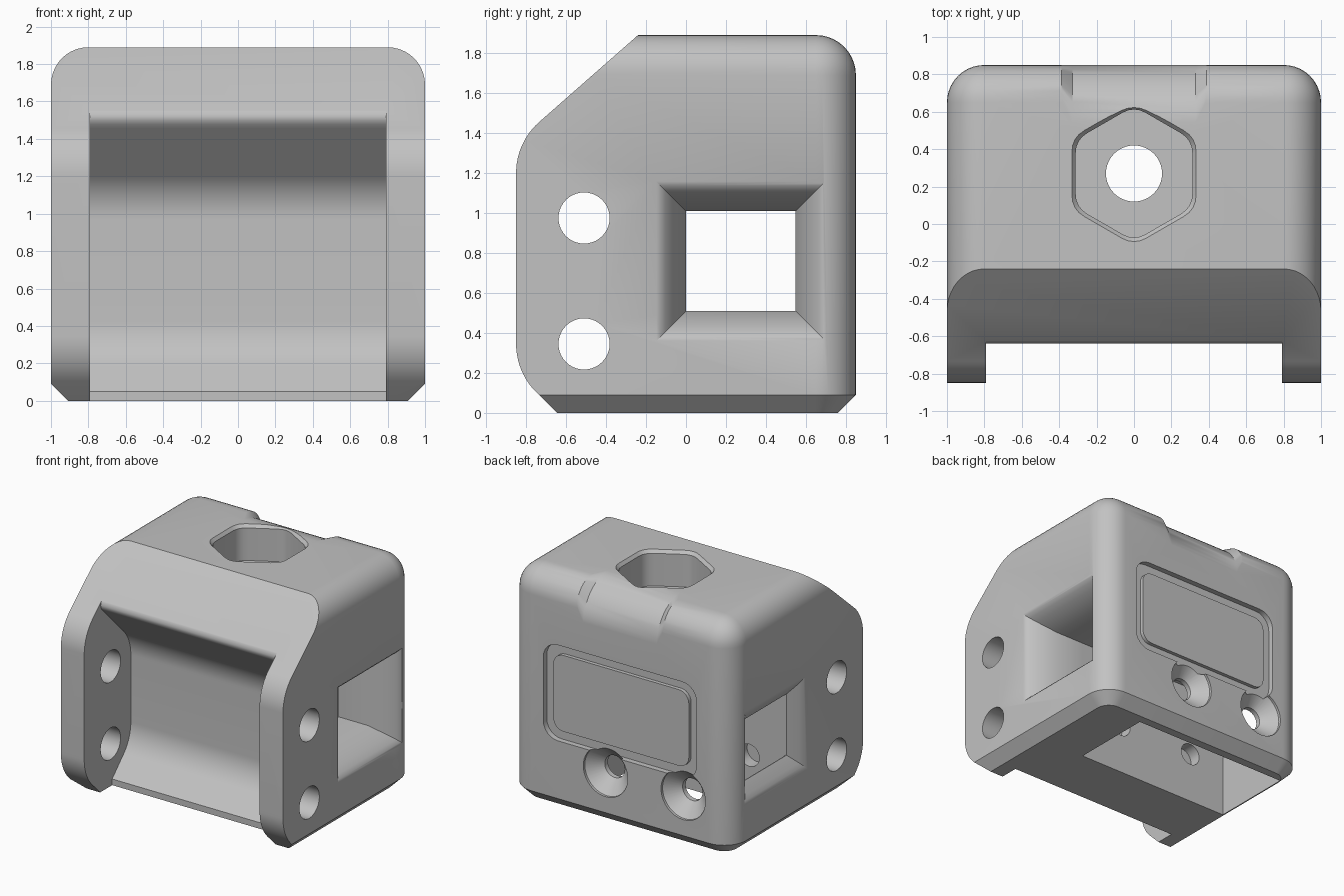
import bpy, bmesh
from math import radians, cos, sin, pi

cube = bpy.data.objects.get("Cube")
if cube:
    bpy.data.objects.remove(cube, do_unlink=True)

grey = bpy.data.materials.new("matte_grey")
grey.use_nodes = True
grey.diffuse_color = (0.54, 0.54, 0.54, 1)
grey.node_tree.nodes["Principled BSDF"].inputs["Base Color"].default_value = (0.54, 0.54, 0.54, 1)


def make_object(name, bm):
    bmesh.ops.recalc_face_normals(bm, faces=bm.faces)
    mesh = bpy.data.meshes.new(name)
    bm.to_mesh(mesh)
    bm.free()
    mesh.materials.append(grey)
    obj = bpy.data.objects.new(name, mesh)
    bpy.context.collection.objects.link(obj)
    return obj


def loft(name, axis, rings):
    """Solid through (position, 2D outline) rings stacked along one axis."""
    bm = bmesh.new()
    loops = []
    for pos, outline in rings:
        place = {"x": lambda a, b: (pos, a, b),
                 "y": lambda a, b: (a, pos, b),
                 "z": lambda a, b: (a, b, pos)}[axis]
        loops.append([bm.verts.new(place(a, b)) for a, b in outline])
    for low, high in zip(loops, loops[1:]):
        for i in range(len(low)):
            bm.faces.new((low[i - 1], low[i], high[i], high[i - 1]))
    bm.faces.new(loops[0])
    bm.faces.new(loops[-1])
    return make_object(name, bm)


def prism(name, axis, start, end, outline):
    return loft(name, axis, [(start, outline), (end, outline)])


def arc(a, b, r, start, end, n=12):
    steps = [radians(start + (end - start) * i / n) for i in range(n + 1)]
    return [(a + r * cos(t), b + r * sin(t)) for t in steps]


def circle(a, b, r, n=40):
    return arc(a, b, r, 0, 360, n)[:-1]


def rect(a0, a1, b0, b1):
    return [(a0, b0), (a1, b0), (a1, b1), (a0, b1)]


def round_rect(a, b, w, h, r):
    return (arc(a + w - r, b + h - r, r, 0, 90, 6) + arc(a - w + r, b + h - r, r, 90, 180, 6)
            + arc(a - w + r, b - h + r, r, 180, 270, 6) + arc(a + w - r, b - h + r, r, 270, 360, 6))


def round_hexagon(a, b, flat, t=0.2):
    size = flat / cos(pi / 6)
    corners = [(a + size * sin(i * pi / 3), b + size * cos(i * pi / 3)) for i in range(6)]
    points = []
    for i, v in enumerate(corners):
        p, q = corners[i - 1], corners[(i + 1) % 6]
        for s in (0, 0.25, 0.5, 0.75, 1):
            points.append(tuple(v[k] + t * ((1 - s) ** 2 * (p[k] - v[k]) + s * s * (q[k] - v[k]))
                                for k in (0, 1)))
    return points


def edge_round(r):
    """Region outside a rear top edge rounded with radius r."""
    return arc(0.851 - r, 1.891 - r, r, 0, 90) + [(0.851 - r, 2.1), (1.1, 2.1), (1.1, 1.891 - r)]


def combine(tool, operation="DIFFERENCE"):
    mod = body.modifiers.new(tool.name, "BOOLEAN")
    mod.operation = operation
    mod.solver = "EXACT"
    mod.object = tool
    bpy.context.view_layer.objects.active = body
    bpy.ops.object.modifier_apply(modifier=mod.name)
    bpy.data.objects.remove(tool, do_unlink=True)


# Block with rounded top and rear edges and a chamfered foot
bm = bmesh.new()
bmesh.ops.create_cube(bm, size=1)
for v in bm.verts:
    v.co = (v.co.x * 2, v.co.y * 1.7, (v.co.z + 0.5) * 1.89)
mids = [(e, (e.verts[0].co + e.verts[1].co) / 2) for e in bm.edges]
rounded = [e for e, m in mids
           if (m.z > 1.8 and m.y > -0.8) or (m.y > 0.8 and abs(m.x) > 0.9)]
bmesh.ops.bevel(bm, geom=rounded, offset=0.2, offset_type="OFFSET", segments=10,
                profile=0.5, affect="EDGES", clamp_overlap=True)
foot = [e for e in bm.edges if all(abs(v.co.z) < 1e-4 for v in e.verts)
        and not all(v.co.y < -0.84 for v in e.verts)]
bmesh.ops.bevel(bm, geom=foot, offset=0.09, offset_type="OFFSET", segments=1,
                profile=0.5, affect="EDGES")
body = make_object("mount_body", bm)

# Side profile: sloped brow and rounded lugs
profile = ([(1.2, -0.2), (1.2, 2.2), (0.118, 2.2), (-0.24, 1.89)]
           + arc(-0.51, 1.2, 0.34, 131, 180) + arc(-0.51, 0.345, 0.34, 180, 225)
           + [(-0.645, 0.0), (-0.445, -0.2)])
combine(prism("side_profile", "x", -1.3, 1.3, profile), "INTERSECT")

# Front recess between the lugs, with a softened lip under the brow
recess = ([(-1.2, -0.2), (-0.49, -0.2), (-0.49, 0.05)]
          + arc(-0.575, 0.425, 0.325, -45, 0) + arc(-0.575, 0.97, 0.325, 0, 45)
          + [(-0.60, 1.455), (-0.622, 1.478), (-0.635, 1.5), (-0.638, 1.52), (-0.63, 1.545),
             (-0.55, 1.65), (-0.55, 1.8), (-1.2, 1.8)])
combine(prism("front_recess", "x", -0.79, 0.79, recess))

# Pin holes through the lugs
for z in (0.345, 0.975):
    combine(prism("pin_hole", "x", -1.2, 1.2, circle(-0.51, z, 0.128)))

# Inner cavity, open underneath
combine(prism("cavity", "z", -0.2, 1.01, rect(-0.9, 0.52, 0, 0.69)))

# Side windows with flared mouths
combine(prism("window", "x", -1.2, 1.2, rect(0.001, 0.549, 0.51, 1.009)))
for side, depth in ((1, 0.22), (-1, 0.095)):
    rings = []
    for inset, grow in ((1, 0), (0.35, 0.075), (0.15, 0.105), (0.04, 0.13), (0, 0.15), (-0.1, 0.15)):
        rings.append((side * (1 - inset * depth),
                      rect(0.002 - grow, 0.548 + grow, 0.511 - grow, 1.008 + grow)))
    combine(loft("window_flare", "x", rings))

# Hexagonal nut pocket with a chamfered rim and a bolt hole
small, large = round_hexagon(0, 0.27, 0.312), round_hexagon(0, 0.27, 0.332)
combine(loft("nut_pocket", "z", [(1.6, small), (1.865, small), (1.89, large), (2.0, large)]))
combine(prism("bolt_hole", "z", 0.9, 1.7, circle(0, 0.27, 0.15)))

# Shallow sight notch blended into the rear top edge
combine(loft("top_notch", "x", [(-0.395, edge_round(0.19)), (-0.33, edge_round(0.32)),
                                (0.33, edge_round(0.32)), (0.395, edge_round(0.19))]))

# Rear plaque: framed groove around a raised panel
combine(prism("plaque_groove", "y", 0.805, 1.0, round_rect(0, 0.95, 0.69, 0.39, 0.13)))
combine(prism("plaque_panel", "y", 0.78, 0.835, round_rect(0, 0.95, 0.61, 0.31, 0.09)), "UNION")

# Countersunk clamp screws, ending blind in the front wall
for x in (0.13, -0.57):
    bore, head = circle(x, 0.42, 0.09), circle(x, 0.42, 0.2)
    combine(loft("screw_hole", "y", [(-0.1, bore), (0.73, bore), (0.83, head), (1.0, head)]))

bpy.ops.object.select_all(action="DESELECT")
body.select_set(True)
bpy.context.view_layer.objects.active = body
bpy.ops.object.shade_smooth_by_angle(angle=radians(30))
